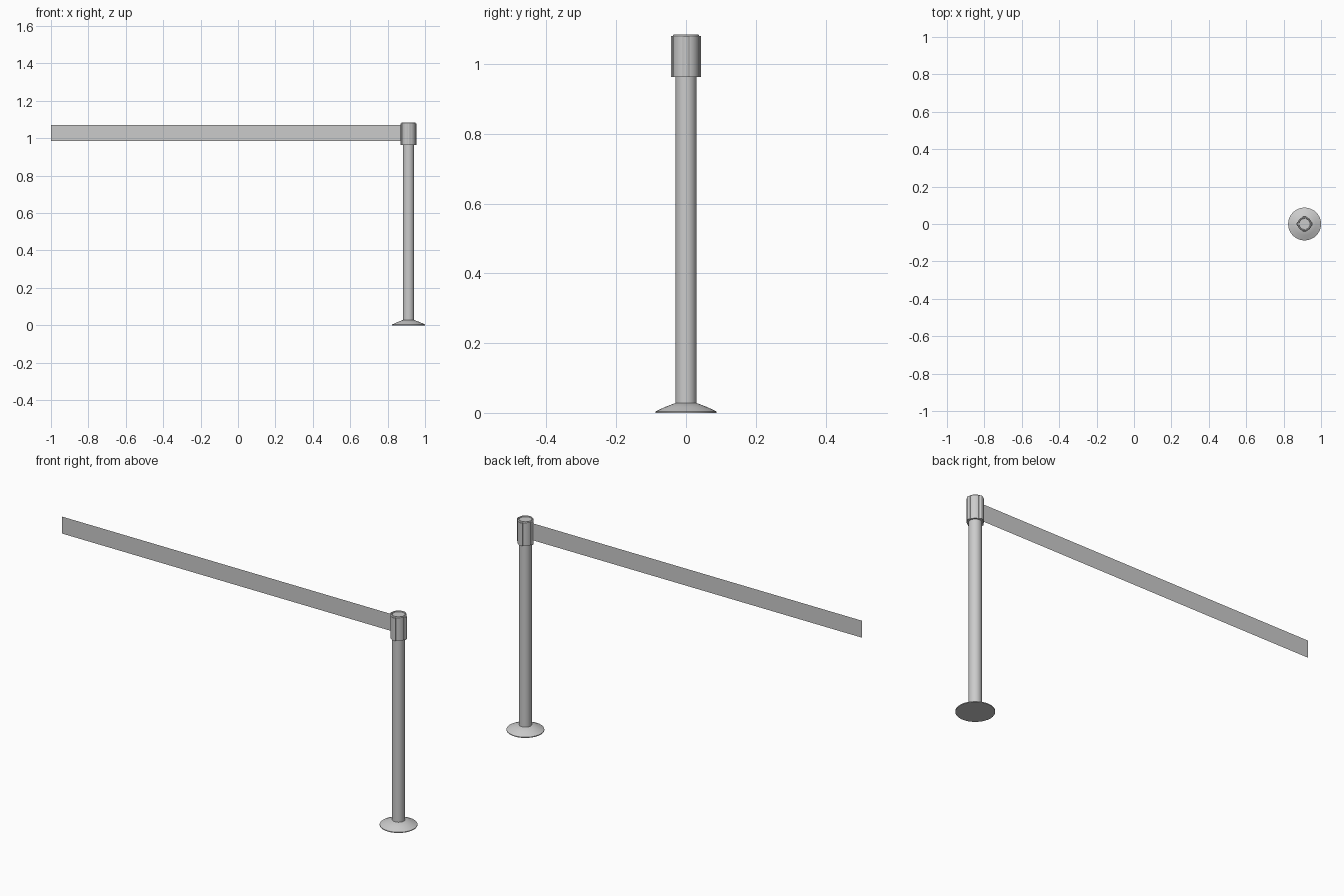
import bpy, bmesh
from math import cos, sin, pi

if "Cube" in bpy.data.objects:
    bpy.data.objects.remove(bpy.data.objects["Cube"])

CX = 0.912


def finish(name, bm, smooth=True):
    bmesh.ops.recalc_face_normals(bm, faces=bm.faces)
    me = bpy.data.meshes.new(name)
    bm.to_mesh(me)
    bm.free()
    ob = bpy.data.objects.new(name, me)
    bpy.context.collection.objects.link(ob)
    if smooth:
        bpy.ops.object.select_all(action='DESELECT')
        ob.select_set(True)
        bpy.context.view_layer.objects.active = ob
        bpy.ops.object.shade_smooth_by_angle(angle=0.6)
    return ob


def lathe(name, profile, n=32):
    """Closed solid of revolution around the post axis from (radius, z) pairs."""
    bm = bmesh.new()
    rings = [[bm.verts.new((CX + r * cos(2 * pi * i / n), r * sin(2 * pi * i / n), z))
              for i in range(n)] for r, z in profile]
    for a, b in zip(rings, rings[1:]):
        for i in range(n):
            j = (i + 1) % n
            bm.faces.new((a[i], a[j], b[j], b[i]))
    bm.faces.new(rings[0])
    bm.faces.new(rings[-1])
    return finish(name, bm)


# Weighted foot and post
lathe("base", [(0.088, 0), (0.088, 0.004), (0.06, 0.017), (0.031, 0.028)])
lathe("post", [(0.03, 0.026), (0.03, 0.97)])

# Head with a shallow dished top
lathe("head", [(0.038, 0.963), (0.038, 1.081), (0.035, 1.085),
               (0.031, 1.085), (0.029, 1.081)])

# Four belt clips around the head, each a tapered upright rib
for k in range(4):
    bm = bmesh.new()
    a = k * pi / 2
    section = [(0.034, -0.012), (0.039, -0.011), (0.0435, -0.004),
               (0.0435, 0.004), (0.039, 0.011), (0.034, 0.012)]
    face = bm.faces.new([bm.verts.new((CX + r * cos(a) - t * sin(a),
                                       r * sin(a) + t * cos(a), 0.963))
                         for r, t in section])
    ext = bmesh.ops.extrude_face_region(bm, geom=[face], use_keep_orig=True)
    for v in ext["geom"]:
        if isinstance(v, bmesh.types.BMVert):
            v.co.z = 1.08
    finish(f"belt_clip_{k + 1}", bm, smooth=False)

# Flat retractable belt
bm = bmesh.new()
bm.faces.new([bm.verts.new((x, 0, z)) for x, z in
              [(-1, 0.985), (0.87, 0.985), (0.87, 1.072), (-1, 1.072)]])
finish("belt", bm, smooth=False)
